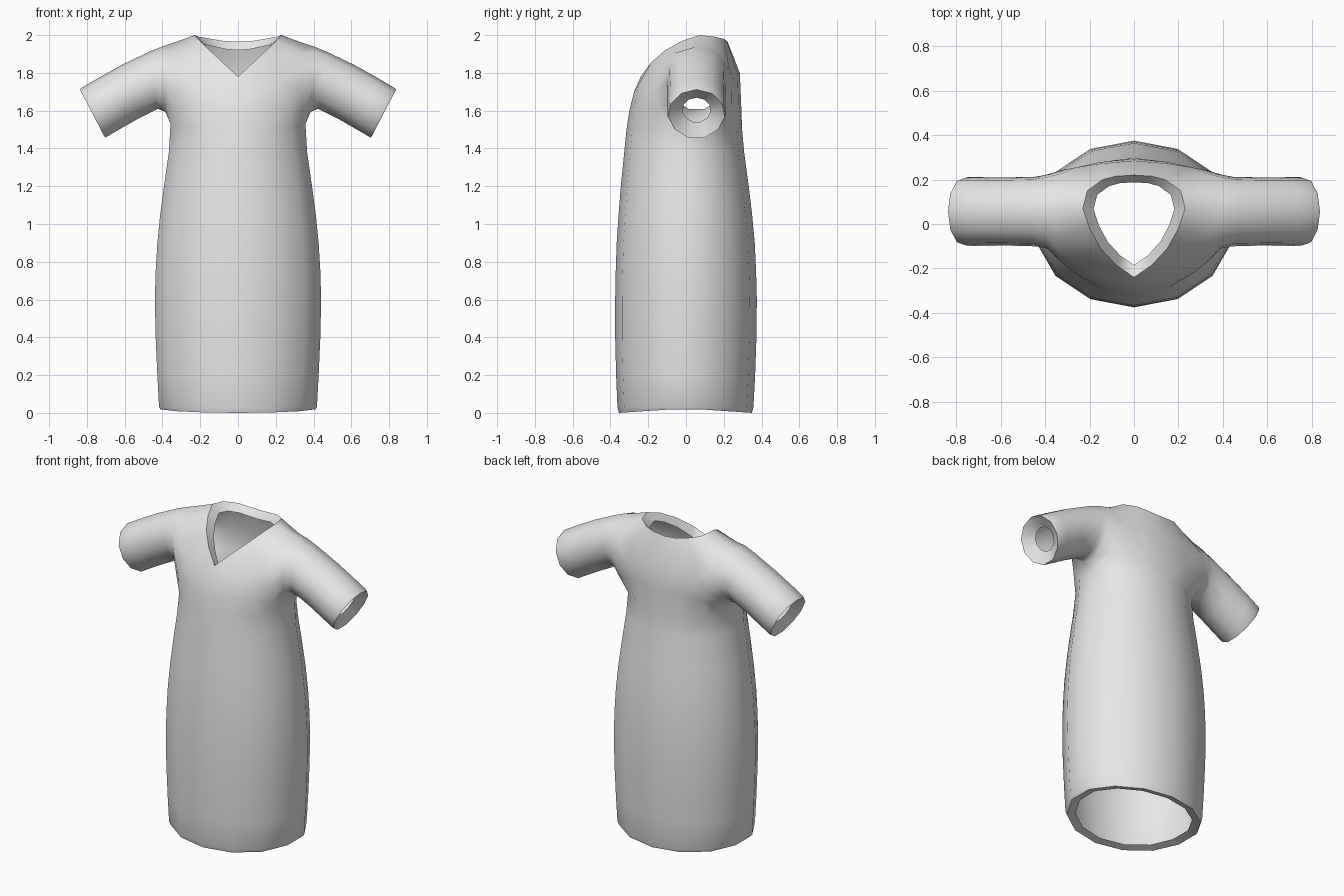
import bpy, bmesh, math
from mathutils import Vector

if "Cube" in bpy.data.objects:
    bpy.data.objects.remove(bpy.data.objects["Cube"])

cloth = bpy.data.materials.new("grey_cloth")
cloth.diffuse_color = (0.8, 0.8, 0.8, 1)
cloth.use_nodes = True
cloth.node_tree.nodes["Principled BSDF"].inputs["Base Color"].default_value = cloth.diffuse_color

bm = bmesh.new()


def loop(points):
    return [bm.verts.new(p) for p in points]


def bridge(a, b, closed=False):
    """Join two equally long rows of vertices with quads."""
    n = len(a)
    for i in range(n if closed else n - 1):
        j = (i + 1) % n
        bm.faces.new((a[i], a[j], b[j], b[i]))


# Yoke, right half: columns run from the hem side up to the neckline
front = [loop(c) for c in (
    [(0, -.315, 1.50), (0, -.300, 1.60), (0, -.275, 1.70), (0, -.24, 1.78)],
    [(.16, -.285, 1.50), (.155, -.272, 1.62), (.125, -.25, 1.74), (.08, -.185, 1.855)],
    [(.285, -.195, 1.51), (.275, -.215, 1.62), (.23, -.205, 1.76), (.15, -.11, 1.92)],
    [(.357, -.07, 1.53), (.345, -.14, 1.60), (.335, -.165, 1.70), (.32, -.15, 1.81)])]
back = [loop(c) for c in (
    [(0, .297, 1.50), (0, .292, 1.64), (0, .285, 1.80), (0, .22, 1.965)],
    [(.155, .268, 1.50), (.155, .278, 1.65), (.15, .272, 1.80), (.08, .215, 1.97)],
    [(.285, .185, 1.51), (.28, .24, 1.63), (.26, .255, 1.76), (.14, .20, 1.98)],
    [(.357, .07, 1.53), (.345, .19, 1.60), (.335, .24, 1.70), (.32, .23, 1.82)])]
for panel in (front, back):
    for a, b in zip(panel, panel[1:]):
        bridge(a, b)

# Shoulder strip joining front and back between neck and sleeve
neck_side = loop([(.20, -.02, 1.97), (.23, .07, 2.0), (.21, .15, 1.992)])
seam = loop([(.325, -.06, 1.905), (.32, .065, 1.967), (.32, .16, 1.925)])
bridge([front[2][3]] + neck_side + [back[2][3]],
       [front[3][3]] + seam + [back[3][3]])

# Skirt and waist: 14-sided rings as (z, half width, front depth, back depth)
ring = [c[0] for c in front] + [c[0] for c in reversed(back)]
for z, w, f, b in ((1.38, .366, .327, .308), (1.2, .392, .345, .332),
                   (1.05, .412, .357, .35), (.9, .427, .367, .364),
                   (.75, .436, .372, .371), (.6, .44, .375, .375),
                   (.4, .436, .375, .373), (.2, .427, .37, .366),
                   (.03, .418, .363, .357), (.012, .41, .355, .349)):
    pts = []
    for i in range(8):
        a = math.pi * i / 7
        c = math.cos(a)
        drop = .012 * abs(c) if z < .02 else 0
        pts.append((w / .975 * math.sin(a), -c * (f if c > 0 else b), z - drop + (.012 if z < .02 else 0) * (1 - abs(c))))
    new = loop(pts)
    bridge(ring, new)
    ring = new
# Hem turned inward
bridge(ring, loop([(v.co.x * .87, v.co.y * .87, v.co.z + .012) for v in ring]))

# Neckline turned inward
neck = ([c[3] for c in front[:3]] + neck_side + [c[3] for c in reversed(back[:3])])
bridge(neck, loop([(v.co.x * .79, .05 + (v.co.y - .05) * .81, v.co.z - .045)
                   for v in neck]))

# Sleeve: 11-sided rings as (top x, top z, bottom x, bottom z, half depth)
ring = front[3] + seam + back[3][::-1]
for tx, tz, bx, bz, d in ((.40, 1.94, .385, 1.592, .168), (.47, 1.912, .425, 1.608, .158),
                          (.62, 1.84, .53, 1.555, .155), (.75, 1.767, .64, 1.492, .156),
                          (.825, 1.723, .693, 1.461, .156), (.837, 1.712, .703, 1.455, .15)):
    mid = Vector(((tx + bx) / 2, .056, (tz + bz) / 2))
    up = Vector((tx, .056, tz)) - mid
    pts = []
    for k in range(11):
        a = (k - 5) * 2 * math.pi / 11
        pts.append(mid + up * math.cos(a) * (1.03 if math.cos(a) < -.9 else 1)
                   + Vector((0, d * math.sin(a), 0)))
    new = loop(pts)
    bridge(ring, new, True)
    ring = new
# Cuff turned inward
inward = Vector((-.88, 0, .47)) * .045
bridge(ring, loop([mid + (v.co - mid) * .5 + inward for v in ring]), True)

# Make all faces point outward
bmesh.ops.recalc_face_normals(bm, faces=bm.faces)
bm.normal_update()
probe = min(bm.faces, key=lambda f: (f.calc_center_median() - Vector((.1, -.37, .5))).length)
if probe.normal.y > 0:
    bmesh.ops.reverse_faces(bm, faces=bm.faces)

mesh = bpy.data.meshes.new("dress")
bm.to_mesh(mesh)
bm.free()
mesh.materials.append(cloth)
dress = bpy.data.objects.new("dress", mesh)
bpy.context.collection.objects.link(dress)
bpy.context.view_layer.objects.active = dress
dress.select_set(True)
bpy.ops.object.shade_smooth_by_angle(angle=math.radians(60))

# Left half
mirror = dress.modifiers.new("mirror", 'MIRROR')
mirror.use_axis[0] = True
mirror.merge_threshold = .001
